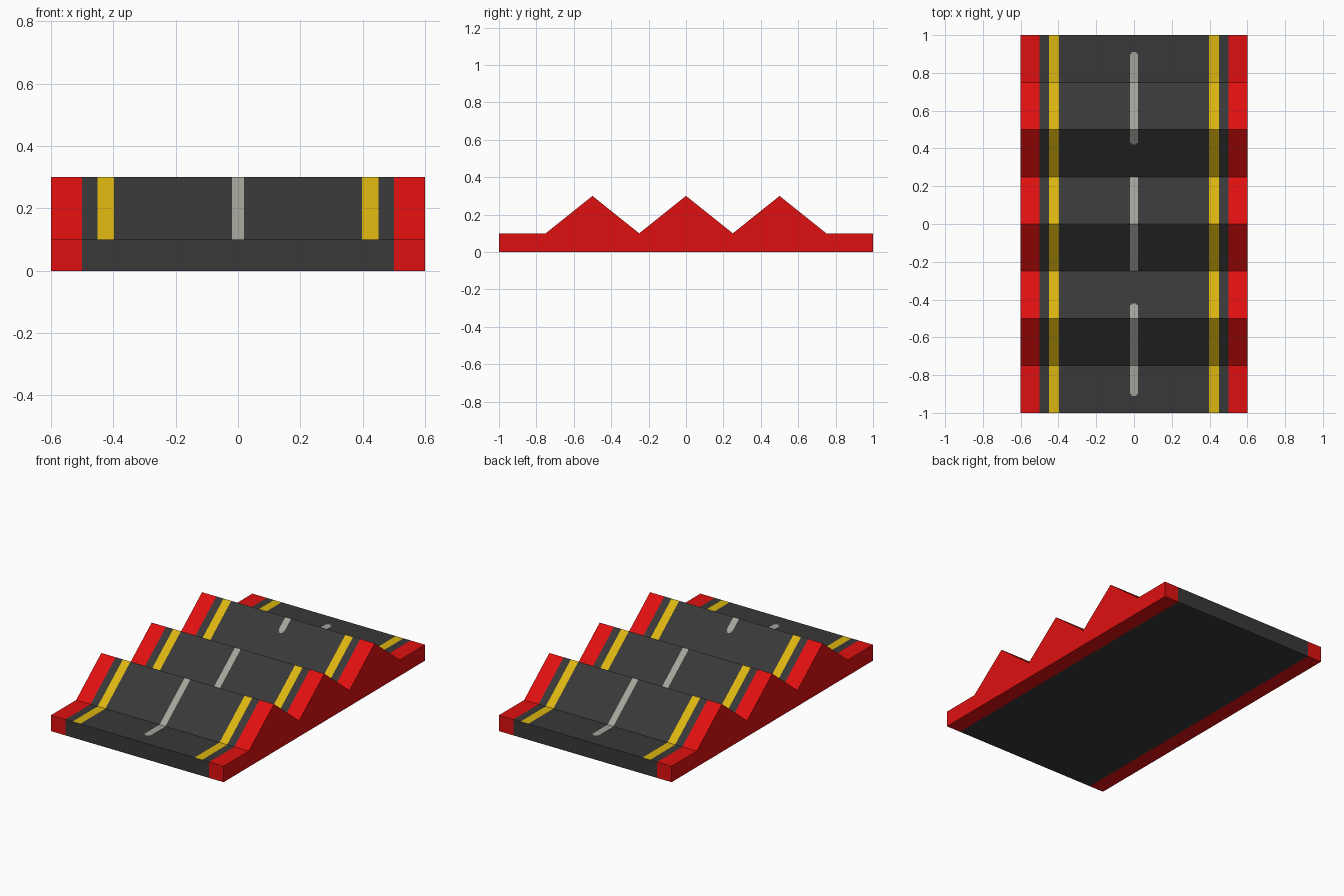
import bpy, bmesh

if "Cube" in bpy.data.objects:
    bpy.data.objects.remove(bpy.data.objects["Cube"])

def material(name, rgb):
    m = bpy.data.materials.new(name)
    m.diffuse_color = (*rgb, 1)
    m.use_nodes = True
    m.node_tree.nodes["Principled BSDF"].inputs["Base Color"].default_value = m.diffuse_color
    return m

RED, ASPHALT, YELLOW, GREY = range(4)
mats = [material("red_edge", (0.74, 0.005, 0.005)),
        material("asphalt", (0.04, 0.04, 0.04)),
        material("yellow_line", (0.71, 0.46, 0.005)),
        material("centre_line", (0.37, 0.37, 0.33))]

# Side profile: three ridges between flat ends
profile = [(-1, .1), (-.75, .1), (-.5, .3), (-.25, .1), (0, .3),
           (.25, .1), (.5, .3), (.75, .1), (1, .1)]

def height(y):
    for (y0, z0), (y1, z1) in zip(profile, profile[1:]):
        if y <= y1:
            return z0 + (z1 - z0) * (y - y0) / (y1 - y0)
    return profile[-1][1]

# Cut lines: colour borders in x, profile corners and dash ends in y
half = [.6, .5, .45, .397, .02, .012]
xs = sorted([-v for v in half] + half)
ends = [.42, .43, .90, .91]
ys = sorted([p[0] for p in profile] + ends + [-v for v in ends])

def top_colour(x, y):
    x, y = abs(x), abs(y)
    if x > .5:
        return RED
    if .397 < x < .45:
        return YELLOW
    if x < .02 and (y < .25 or .43 < y < .90):
        return GREY
    if x < .012 and .42 < y < .91:      # narrowed dash tips
        return GREY
    return ASPHALT

def edge_colour(x):
    return RED if abs(x) > .5 else ASPHALT

bm = bmesh.new()
top = [[bm.verts.new((x, y, height(y))) for y in ys] for x in xs]
base = [[bm.verts.new((x, y, 0)) for y in ys] for x in xs]

def face(verts, colour):
    bm.faces.new(verts).material_index = colour

nx, ny = len(xs) - 1, len(ys) - 1
for i in range(nx):
    xm = (xs[i] + xs[i + 1]) / 2
    # Road surface and underside
    for j in range(ny):
        ym = (ys[j] + ys[j + 1]) / 2
        face((top[i][j], top[i+1][j], top[i+1][j+1], top[i][j+1]), top_colour(xm, ym))
        face((base[i][j], base[i][j+1], base[i+1][j+1], base[i+1][j]), edge_colour(xm))
    # Front and back ends
    for j in (0, ny):
        face((base[i][j], base[i+1][j], top[i+1][j], top[i][j]), edge_colour(xm))
# Red side walls
for i in (0, nx):
    for j in range(ny):
        face((base[i][j], base[i][j+1], top[i][j+1], top[i][j]), RED)

bmesh.ops.recalc_face_normals(bm, faces=bm.faces)
mesh = bpy.data.meshes.new("bumpy_road")
bm.to_mesh(mesh)
bm.free()
for m in mats:
    mesh.materials.append(m)
road = bpy.data.objects.new("bumpy_road", mesh)
bpy.context.collection.objects.link(road)
